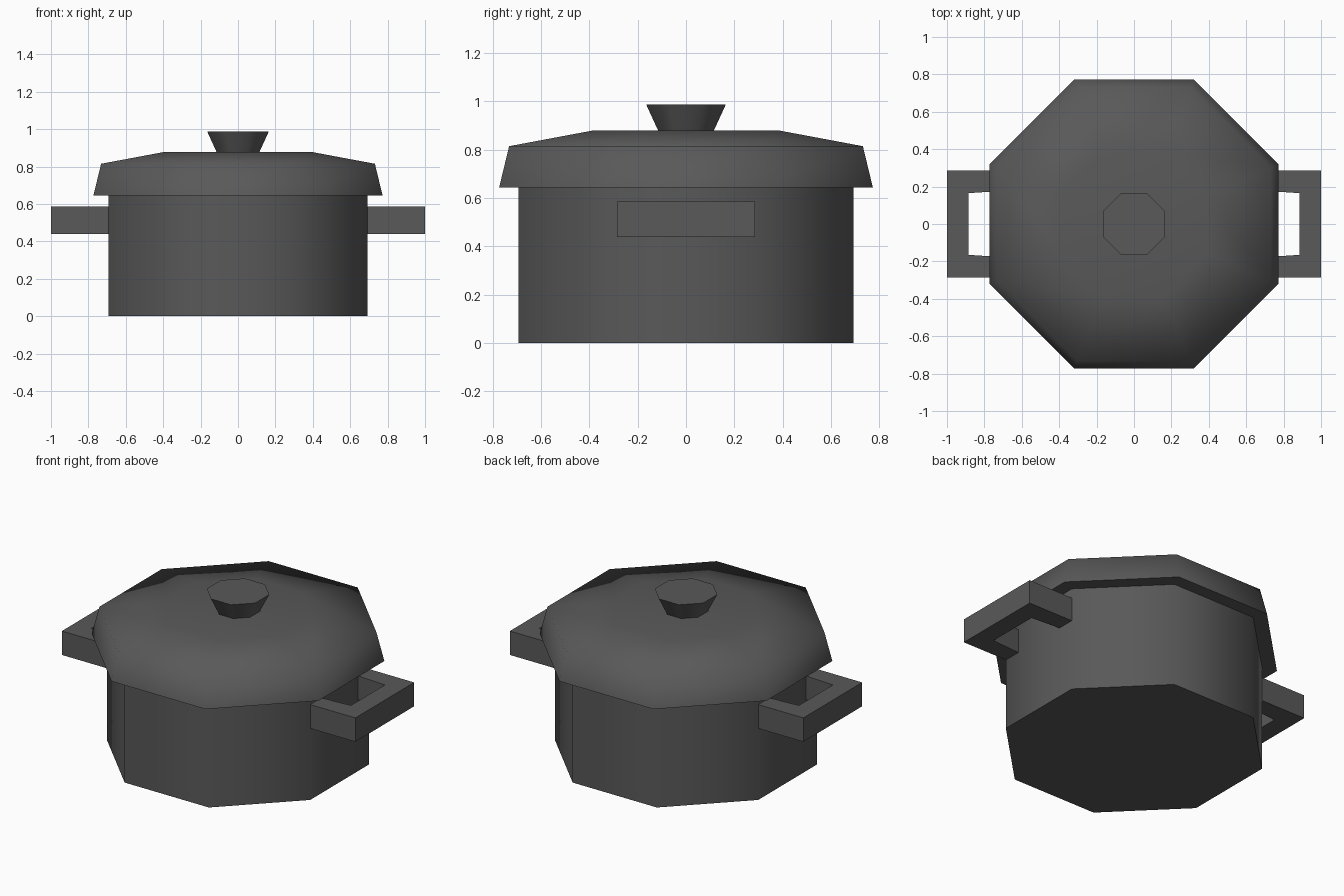
import bpy, bmesh, math

if "Cube" in bpy.data.objects:
    bpy.data.objects.remove(bpy.data.objects["Cube"])

SIDES = 8
dark = bpy.data.materials.new("dark_grey")
dark.diffuse_color = (0.1, 0.1, 0.1, 1)
dark.use_nodes = True
dark.node_tree.nodes["Principled BSDF"].inputs["Base Color"].default_value = dark.diffuse_color


def finish(name, bm, smooth):
    bmesh.ops.recalc_face_normals(bm, faces=bm.faces)
    mesh = bpy.data.meshes.new(name)
    bm.to_mesh(mesh)
    bm.free()
    mesh.materials.append(dark)
    obj = bpy.data.objects.new(name, mesh)
    bpy.context.collection.objects.link(obj)
    if smooth:
        bpy.ops.object.select_all(action='DESELECT')
        bpy.context.view_layer.objects.active = obj
        obj.select_set(True)
        bpy.ops.object.shade_smooth_by_angle(angle=math.radians(70))
    return obj


def octagon_lathe(name, profile, cap_start=False, cap_end=False):
    """Stack octagons given as (flat-to-centre distance, height)."""
    bm = bmesh.new()
    rings = []
    for apothem, z in profile:
        r = apothem / math.cos(math.pi / SIDES)
        angles = [(i + 0.5) * math.tau / SIDES for i in range(SIDES)]
        rings.append([bm.verts.new((r * math.cos(a), r * math.sin(a), z)) for a in angles])
    for low, high in zip(rings, rings[1:]):
        for i in range(SIDES):
            j = (i + 1) % SIDES
            bm.faces.new((low[i], low[j], high[j], high[i]))
    if cap_start:
        bm.faces.new(rings[0])
    if cap_end:
        bm.faces.new(rings[-1])
    # Closed caps or the outward-facing rim let the normals be recalculated
    return finish(name, bm, True)


def handle(name, side):
    """U-shaped loop extruded upward from its plan outline."""
    outline = [(0.69, -0.286), (1.0, -0.286), (1.0, 0.286), (0.69, 0.286),
               (0.69, 0.178), (0.885, 0.165), (0.885, -0.165), (0.69, -0.178)]
    bm = bmesh.new()
    face = bm.faces.new([bm.verts.new((side * x, y, 0.44)) for x, y in outline])
    top = bmesh.ops.extrude_face_region(bm, geom=[face], use_keep_orig=True)
    for v in top["geom"]:
        if isinstance(v, bmesh.types.BMVert):
            v.co.z = 0.587
    return finish(name, bm, False)


# Pot body, open under the lid
octagon_lathe("pot_body", [(0.693, 0), (0.693, 0.645)], cap_start=True)

# Lid with overhanging rim and shallow dome
octagon_lathe("lid", [(0.693, 0.645), (0.773, 0.645), (0.732, 0.815), (0.39, 0.879)], cap_end=True)

# Flared knob
octagon_lathe("lid_knob", [(0.115, 0.879), (0.165, 0.988)], cap_end=True)

# Side handles
handle("right_handle", 1)
handle("left_handle", -1)
